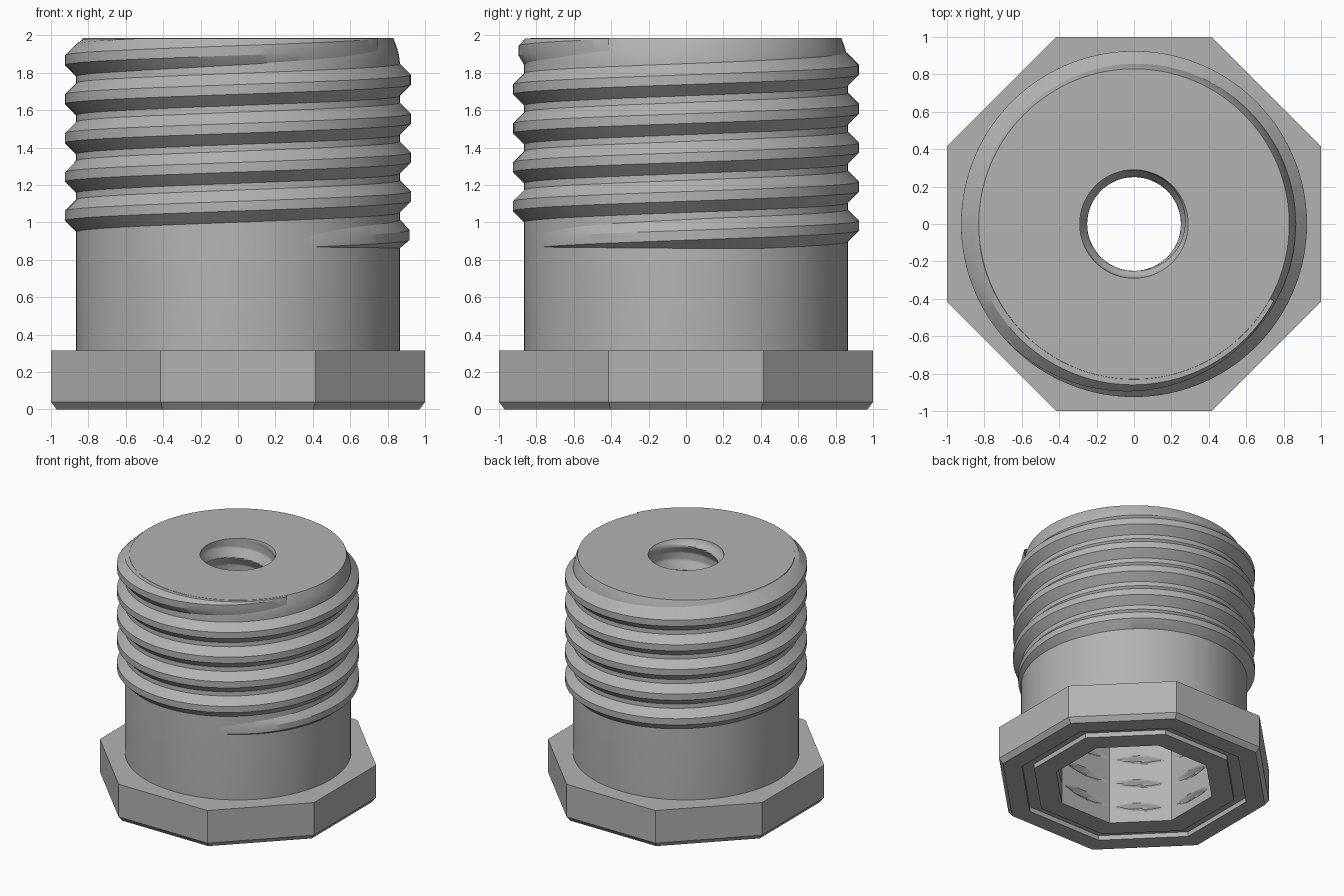
import bpy, bmesh
from math import pi, cos, sin, radians

if "Cube" in bpy.data.objects:
    bpy.data.objects.remove(bpy.data.objects["Cube"])

PITCH = 0.208
SEGS = 128
TAU = 2 * pi

grey = bpy.data.materials.new("plain grey")
grey.use_nodes = True
grey.diffuse_color = (0.45, 0.45, 0.45, 1)
grey.node_tree.nodes["Principled BSDF"].inputs["Base Color"].default_value = (0.45, 0.45, 0.45, 1)


def skin(name, rows, closed=True, smooth=True):
    """Bridge rows of points into a quad surface."""
    bm = bmesh.new()
    grid = [[bm.verts.new(p) for p in row] for row in rows]
    for a, b in zip(grid, grid[1:]):
        n = len(a)
        for i in range(n if closed else n - 1):
            j = (i + 1) % n
            bm.faces.new((a[i], a[j], b[j], b[i]))
    mesh = bpy.data.meshes.new(name)
    bm.to_mesh(mesh)
    bm.free()
    mesh.materials.append(grey)
    ob = bpy.data.objects.new(name, mesh)
    bpy.context.collection.objects.link(ob)
    if smooth:
        bpy.ops.object.select_all(action="DESELECT")
        ob.select_set(True)
        bpy.context.view_layer.objects.active = ob
        bpy.ops.object.shade_smooth_by_angle(angle=radians(25))
    return ob


def ring(radius, z, sides=SEGS, turn=0.0):
    return [(radius * cos(turn + TAU * i / sides), radius * sin(turn + TAU * i / sides), z)
            for i in range(sides)]


def octagon(apothem, z):
    return ring(apothem / cos(pi / 8), z, 8, pi / 8)


def field(radius_at, z0, z1, rows):
    """Rings from top to bottom whose radius varies with angle and height."""
    out = []
    for k in range(rows + 1):
        z = z1 + (z0 - z1) * k / rows
        out.append([(radius_at(a, z) * cos(a), radius_at(a, z) * sin(a), z)
                    for a in (TAU * i / SEGS for i in range(SEGS))])
    return out


def helix_gap(a, z, start):
    """Height distance to the nearest turn of a helix."""
    d = (z - start - PITCH * a / TAU) % PITCH
    return min(d, PITCH - d)


# Octagonal flange with chamfered foot and a groove underneath
CAVITY, FLANGE_TOP, BODY, TOP = 0.575, 0.315, 0.865, 1.985
flange = [(CAVITY, 0), (0.74, 0), (0.74, 0.04), (0.83, 0.04), (0.83, 0),
          (0.97, 0), (1, 0.04), (1, FLANGE_TOP), (0.7, FLANGE_TOP)]
skin("octagonal_flange", [octagon(r, z) for r, z in flange], smooth=False)

# Round shaft with a softened top edge
shaft = [(BODY, FLANGE_TOP), (BODY, 1.86), (0.859, 1.9), (0.846, 1.945),
         (0.83, TOP), (0.29, TOP)]
skin("shaft", [ring(r, z) for r, z in shaft])

# Outer screw thread, fading into the shaft at both ends
START, END, CREST_Z = -0.22, 4.92, 0.931
profile = [(-0.04, -0.125), (0, -0.086), (0.06, -0.026), (0.06, 0.026),
           (0, 0.086), (-0.04, 0.125)]
steps = int((END - START) * SEGS)
rows = []
for k in range(steps + 1):
    t = START + (END - START) * k / steps
    fade = max(0, min(1, (t - START) / 0.25, (END - t) / 0.3))
    a = TAU * t
    row = []
    for out, dz in profile:
        r = BODY + (out * fade if out > 0 else out) - 0.012 * (1 - fade)
        z = min(max(CREST_Z + PITCH * t + dz, 0.86), TOP - 0.002)
        row.append((r * cos(a), r * sin(a), z))
    rows.append(row[::-1])
skin("outer_thread", rows, closed=False)


# Octagonal socket scored by a shallow helical groove
def socket_radius(a, z):
    flat = CAVITY / cos((a + pi / 8) % (pi / 4) - pi / 8)
    if z < 0.08:
        return flat
    return max(flat, 0.61 - helix_gap(a, z, 0.0))


SOCKET_TOP = 1.0
skin("socket_wall", field(socket_radius, 0, SOCKET_TOP, 120))
skin("socket_ceiling", [ring(0.66, SOCKET_TOP), ring(0.27, SOCKET_TOP)])


# Threaded bore through the top
def bore_radius(a, z):
    ridge = max(0, 0.04 - 0.55 * helix_gap(a, z, CREST_Z))
    return 0.29 - ridge * min(1, (TOP - z) / 0.06)


skin("threaded_bore", field(bore_radius, SOCKET_TOP, TOP, 110))
